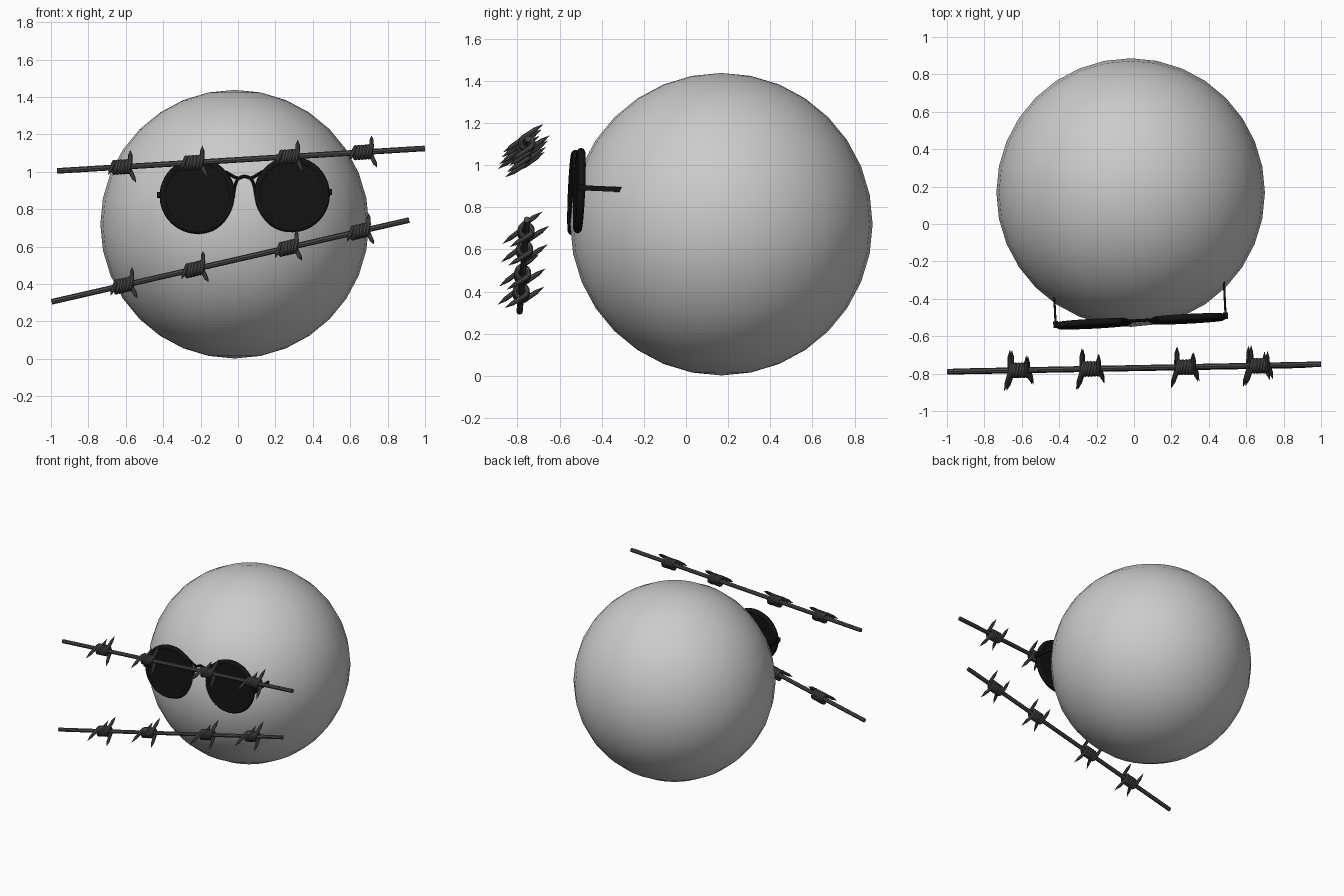
import bpy
from math import sin, cos, pi, radians
from mathutils import Vector, Matrix, Euler

if "Cube" in bpy.data.objects:
    bpy.data.objects.remove(bpy.data.objects["Cube"])


def material(name, v):
    m = bpy.data.materials.new(name)
    m.diffuse_color = (v, v, v, 1)
    m.use_nodes = True
    m.node_tree.nodes["Principled BSDF"].inputs["Base Color"].default_value = m.diffuse_color
    return m


STEEL = material("dark_steel", 0.07)
BLACK = material("black", 0.006)


def finish(o, name, mat=None, angle=40):
    o.name = name
    if mat:
        o.data.materials.clear()
        o.data.materials.append(mat)
    bpy.ops.object.select_all(action='DESELECT')
    o.select_set(True)
    bpy.context.view_layer.objects.active = o
    bpy.ops.object.shade_smooth_by_angle(angle=radians(angle))
    return o


def tube(name, paths, radius, mat, smooth=False, res=2):
    """Round tube mesh along one or more paths of (point, thickness)."""
    cu = bpy.data.curves.new(name, 'CURVE')
    cu.dimensions = '3D'
    cu.bevel_depth = radius
    cu.bevel_resolution = res
    cu.use_fill_caps = True
    for pts in paths:
        sp = cu.splines.new('BEZIER' if smooth else 'POLY')
        seq = sp.bezier_points if smooth else sp.points
        seq.add(len(pts) - 1)
        for p, (co, r) in zip(seq, pts):
            p.co = co if smooth else (*co, 1)
            p.radius = r
            if smooth:
                p.handle_left_type = p.handle_right_type = 'AUTO'
    o = bpy.data.objects.new(name, cu)
    bpy.context.collection.objects.link(o)
    bpy.ops.object.select_all(action='DESELECT')
    o.select_set(True)
    bpy.context.view_layer.objects.active = o
    bpy.ops.object.convert(target='MESH')
    return finish(bpy.context.object, name, mat)


# head ball
bpy.ops.mesh.primitive_uv_sphere_add(segments=32, ring_count=16, radius=0.718,
                                     location=(-0.018, 0.168, 0.72))
finish(bpy.context.object, "ball")

# barbed wires
A = radians(34)
D = Vector((0, cos(A), sin(A)))     # spike direction
N = Vector((0, -sin(A), cos(A)))    # across the spikes


def barb(name, c, u):
    R, half, turns, steps = 0.029, 0.044, 2.5, 14
    count = int(turns * steps)
    strands = []
    for s in (1, -1):
        def at(x, d, n):
            return c + u * x + D * (d * s) + N * (n * s)
        lean = 0.0 if s > 0 else 0.03
        pts = [(at(-half - lean, 0.112, -R), 0.04),
               (at(-half - lean * 0.6, 0.068, -R), 0.9)]
        for i in range(count + 1):
            t = -pi / 2 - 2 * pi * turns * i / count
            pts.append((at(-half + 2 * half * i / count, R * cos(t), R * sin(t)), 1))
        pts += [(at(half + lean * 0.6, 0.068, R), 0.9),
                (at(half + lean, 0.112, R), 0.04)]
        strands.append(pts)
    tube(name, strands, 0.0125, STEEL)


wires = {
    "upper": ((-0.967, -0.788, 1.005), (0.999, -0.75, 1.125), (-0.62, -0.235, 0.275, 0.67)),
    "lower": ((-0.997, -0.79, 0.305), (0.915, -0.755, 0.742), (-0.61, -0.23, 0.27, 0.655)),
}
for name, (a, b, xs) in wires.items():
    a, b = Vector(a), Vector(b)
    tube(name + "_wire", [[(a, 1), (b, 1)]], 0.015, STEEL)
    for i, x in enumerate(xs):
        barb(f"{name}_barb_{i + 1}", a.lerp(b, (x - a.x) / (b.x - a.x)), (b - a).normalized())

# glasses, built in their own tilted frame
G = (Matrix.Translation((0.036, -0.52, 0.875))
     @ Euler((radians(-2.5), radians(-1), radians(3))).to_matrix().to_4x4())
parts = []
for side, s in (("left", -1), ("right", 1)):
    face = G @ Matrix.Translation((s * 0.253, 0, 0)) @ Matrix.Rotation(pi / 2, 4, 'X')
    bpy.ops.mesh.primitive_cylinder_add(vertices=48, radius=0.192, depth=0.028)
    o = finish(bpy.context.object, side + "_lens", BLACK)
    o.matrix_world = face
    bpy.ops.mesh.primitive_torus_add(major_segments=48, minor_segments=10,
                                     major_radius=0.184, minor_radius=0.019)
    o = finish(bpy.context.object, side + "_rim", BLACK)
    o.matrix_world = face
    # hinge and temple running back into the ball
    for name, x, y, size in (("hinge", 0.455, 0.005, (0.025, 0.035, 0.03)),
                             ("temple", 0.455, 0.135, (0.011, 0.27, 0.024))):
        bpy.ops.mesh.primitive_cube_add(size=1)
        o = finish(bpy.context.object, f"{side}_{name}", BLACK)
        o.matrix_world = G @ Matrix.Translation((s * x, y, 0.01)) @ Matrix.Diagonal((*size, 1))
    # nose pad
    bpy.ops.mesh.primitive_uv_sphere_add(segments=12, ring_count=8, radius=1)
    o = finish(bpy.context.object, side + "_nose_pad", BLACK)
    o.matrix_world = G @ Matrix.Translation((s * 0.042, 0.015, -0.03)) @ Matrix.Diagonal((0.006, 0.012, 0.018, 1))

# double bridge: dipped top bar and nose arch
top = [(-0.1, 0.128), (-0.065, 0.105), (-0.035, 0.092), (0, 0.1),
       (0.035, 0.092), (0.065, 0.105), (0.1, 0.128)]
arch = [(-0.058, 0.0), (-0.05, 0.055), (-0.032, 0.088), (0, 0.102),
        (0.032, 0.088), (0.05, 0.055), (0.058, 0.0)]
tube("bridge", [[(G @ Vector((x, 0, z)), 1) for x, z in p] for p in (top, arch)],
     0.008, BLACK, smooth=True)
